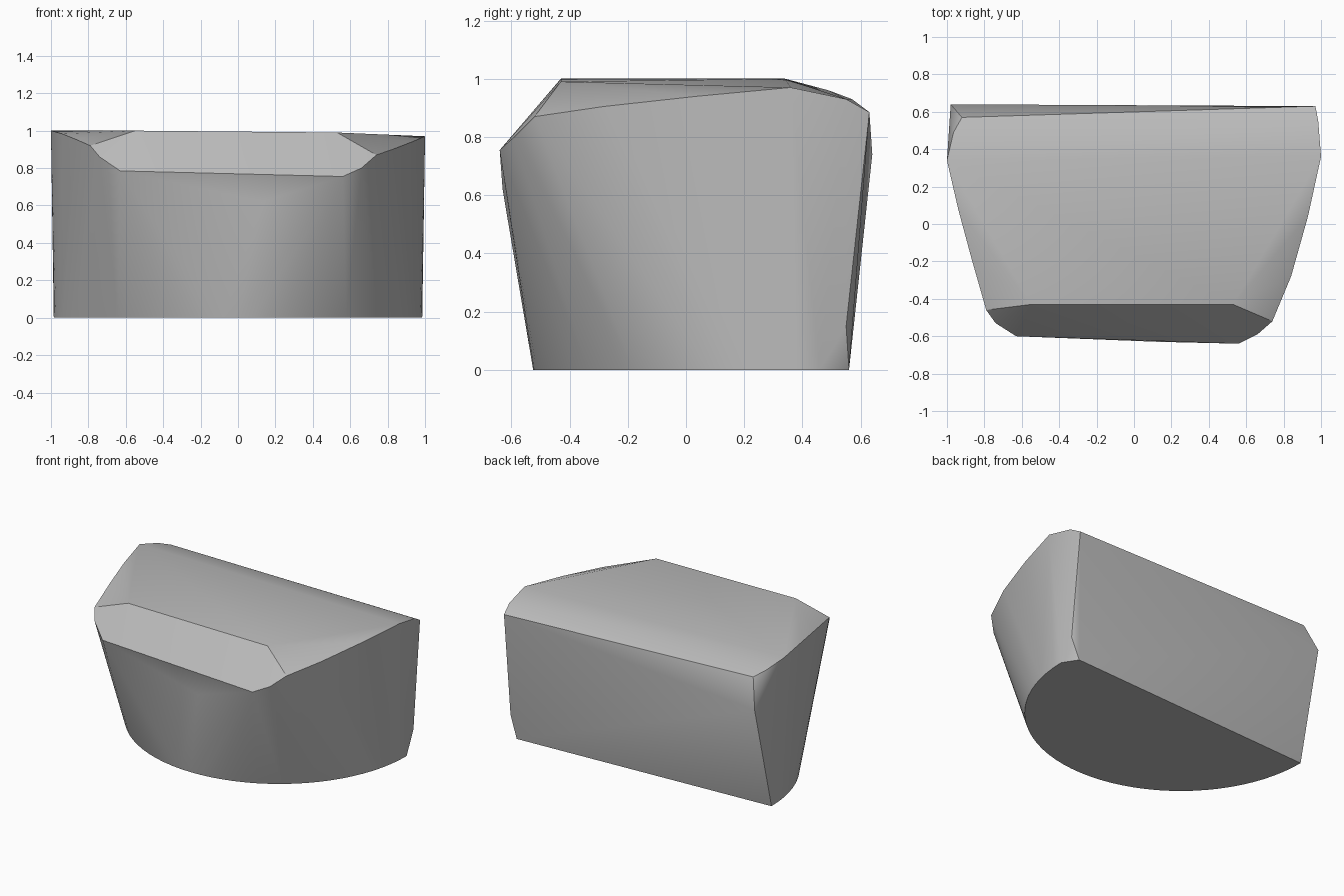
import bpy
import bmesh
import math

# Remove the default object if it is present
default_object = bpy.data.objects.get("Cube")
if default_object is not None:
    bpy.data.objects.remove(default_object, do_unlink=True)


def make_material(name, colour):
    """One flat colour, set for the viewport and for rendering."""
    material = bpy.data.materials.new(name)
    material.use_nodes = True
    material.diffuse_color = colour
    shader = material.node_tree.nodes["Principled BSDF"]
    shader.inputs["Base Color"].default_value = colour
    return material


def half_round(radius, centre_y, height, segments):
    """Half circle bulging towards the front, from one side to the other."""
    points = []
    for step in range(segments + 1):
        angle = math.pi * step / segments
        x = radius * math.cos(angle)
        y = centre_y - radius * math.sin(angle)
        points.append((x, y, height))
    return points


def make_hull(name, outlines, material):
    """Wrap a tight convex skin around all the outline points."""
    mesh = bpy.data.meshes.new(name)
    bm = bmesh.new()
    for outline in outlines:
        for point in outline:
            bm.verts.new(point)
    result = bmesh.ops.convex_hull(bm, input=list(bm.verts))
    leftovers = {item for item in result["geom_interior"] + result["geom_unused"]
                 if isinstance(item, bmesh.types.BMVert)}
    bmesh.ops.delete(bm, geom=list(leftovers), context="VERTS")
    bmesh.ops.recalc_face_normals(bm, faces=list(bm.faces))
    bm.to_mesh(mesh)
    bm.free()
    mesh.materials.append(material)
    obj = bpy.data.objects.new(name, mesh)
    bpy.context.scene.collection.objects.link(obj)
    return obj


# Rounded base with one clipped back corner
base_rim = half_round(radius=0.985, centre_y=0.46, height=0.0, segments=40)
back_corner = [(0.92, 0.56, 0), (0.975, 0.55, 0.15)]

# Upper rim of the sides, sweeping from the front towards the back
left_rim = [(0.74, -0.52, 0.87), (0.84, -0.28, 0.905), (0.93, 0.04, 0.94), (1, 0.36, 0.97)]
right_rim = [(-0.79, -0.46, 0.92), (-0.87, -0.18, 0.955), (-0.94, 0.08, 0.983), (-1, 0.34, 1)]

# Lower lip of the sloping front face and the slight bulge below it
front_lip = [(-0.74, -0.53, 0.86), (-0.63, -0.6, 0.785), (0.56, -0.64, 0.755), (0.66, -0.59, 0.8)]
front_bulge = [(0.13, -0.63, 0.62)]

# Front edge of the flat top and the rounded edge along the back
top_edge = [(-0.55, -0.43, 1), (0.53, -0.43, 0.99)]
back_edge = [(0.97, 0.63, 0.885), (0.985, 0.55, 0.93), (-0.98, 0.64, 0.74),
             (-0.92, 0.57, 0.93), (-0.965, 0.49, 0.96)]

grey = make_material("plain grey", (0.5, 0.5, 0.5, 1.0))
block = make_hull("half_round_block",
                  [base_rim, back_corner, left_rim, right_rim, front_lip,
                   front_bulge, top_edge, back_edge], grey)

# Soft sides with crisp edges
bpy.ops.object.select_all(action="DESELECT")
block.select_set(True)
bpy.context.view_layer.objects.active = block
bpy.ops.object.shade_smooth_by_angle(angle=math.radians(30))
